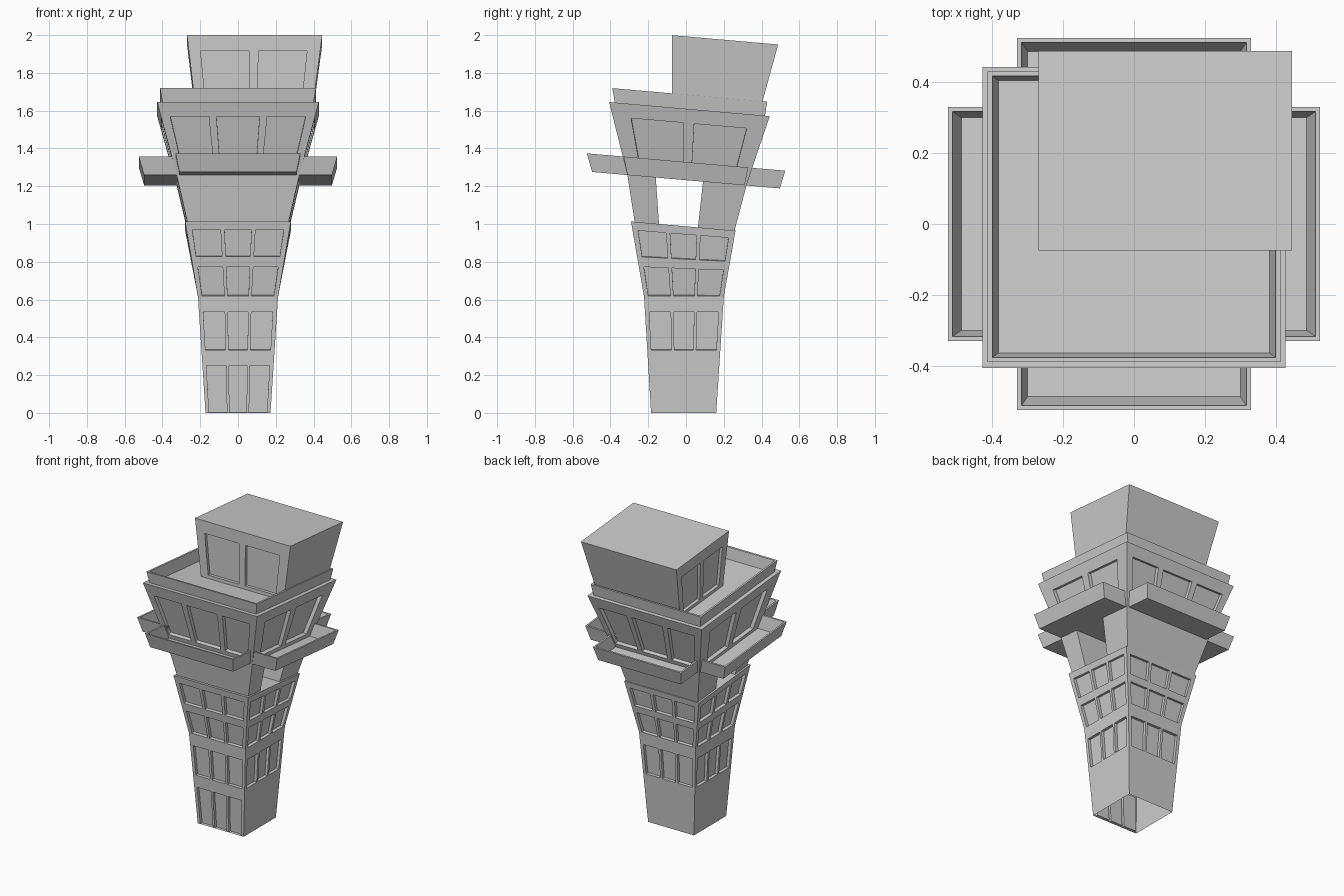
import bpy, bmesh, math
from mathutils import Vector, Matrix

if "Cube" in bpy.data.objects:
    bpy.data.objects.remove(bpy.data.objects["Cube"])

TILT = 0.0875  # upper levels slope down towards the back


def rect(x0, x1, y0, y1, z, tilt=TILT, turn=0):
    """Rectangle seen from above, turned in quarter turns, lying on a tilted plane."""
    rot = Matrix.Rotation(turn * math.pi / 2, 3, 'Z')
    pts = [rot @ Vector(p) for p in ((x0, y0, 0), (x1, y0, 0), (x1, y1, 0), (x0, y1, 0))]
    return [Vector((p.x, p.y, z - tilt * p.y)) for p in pts]


def face(bm, pts):
    bm.faces.new([bm.verts.new(p) for p in pts])


def panel(bm, bl, br, tr, tl, us, rows, depth):
    """Wall panel; cells inside both a u and a v interval become recessed windows."""
    def at(u, v):
        return bl.lerp(br, u).lerp(tl.lerp(tr, u), v)
    inward = -(br - bl).cross(tl - bl).normalized() * depth
    uc = [0] + [u for w in us for u in w] + [1]
    vc = [0] + [v for r in rows for v in r] + [1]
    for i in range(len(uc) - 1):
        for j in range(len(vc) - 1):
            if uc[i] == uc[i + 1] or vc[j] == vc[j + 1]:
                continue
            q = [at(uc[i], vc[j]), at(uc[i + 1], vc[j]),
                 at(uc[i + 1], vc[j + 1]), at(uc[i], vc[j + 1])]
            if i % 2 and j % 2:
                r = [p + inward for p in q]
                face(bm, r)
                for k in range(4):
                    n = (k + 1) % 4
                    face(bm, [q[k], q[n], r[n], r[k]])
            else:
                face(bm, q)


def build(name, rings, windows=None, bottom=False, top=False, skip=(), depth=0.02):
    """Stack rectangles into walls. windows[(level, side)] = (u intervals, v intervals)."""
    bm = bmesh.new()
    for lv, (a, b) in enumerate(zip(rings, rings[1:])):
        for s in range(4):
            if s in skip:
                continue
            n = (s + 1) % 4
            us, rows = (windows or {}).get((lv, s), ((), ()))
            panel(bm, a[s], a[n], b[n], b[s], us, rows, depth)
    if bottom:
        face(bm, rings[0][::-1])
    if top:
        face(bm, rings[-1])
    bmesh.ops.remove_doubles(bm, verts=bm.verts, dist=1e-5)
    me = bpy.data.meshes.new(name)
    bm.to_mesh(me)
    bm.free()
    ob = bpy.data.objects.new(name, me)
    bpy.context.collection.objects.link(ob)
    return ob


FRONT, RIGHT, BACK, LEFT = range(4)

# Lower shaft: two flaring storeys, open underneath, rows of three windows
three = ((.055, .33), (.37, .63), (.67, .945))
shaft_windows = {}
for side in range(4):
    shaft_windows[0, side] = (three, ((.543, .871),))
    shaft_windows[1, side] = (three, ((.015, .40), (.535, .885)))
shaft_windows[0, FRONT] = (three, ((0, .407), (.543, .871)))
build("lower_shaft", [
    rect(-.172, .172, -.185, .16, 0, 0),
    rect(-.212, .212, -.222, .20, .614, 0),
    rect(-.28, .28, -.291, .262, .9875)], shaft_windows, top=True)

# Two supports either side of the open passage
build("front_support", [rect(-.268, .268, -.272, -.143, .9875),
                        rect(-.325, .325, -.31, -.16, 1.232)])
build("rear_support", [rect(-.268, .268, .063, .257, .9875),
                       rect(-.325, .325, .09, .32, 1.232)])

# Observation room with large windows
wide = (((.06, .31), (.36, .64), (.69, .94)), ((.1, .8),))
pair = (((.12, .465), (.535, .88)), ((.1, .8),))
build("observation_room", [rect(-.325, .325, -.31, .32, 1.232),
                           rect(-.428, .428, -.407, .443, 1.61)],
      {(0, FRONT): wide, (0, BACK): wide, (0, RIGHT): pair, (0, LEFT): pair},
      bottom=True, top=True, depth=0.025)

# Roof parapet
build("roof_parapet", [rect(-.40, .40, -.377, .418, 1.61),
                       rect(-.413, .413, -.39, .43, 1.685),
                       rect(-.40, .40, -.377, .418, 1.685),
                       rect(-.383, .383, -.364, .405, 1.61)])

# Four tray balconies, one per side
for turn, side in enumerate(("front", "right", "back", "left")):
    build(side + "_balcony", [
        rect(-w, w, -out, -.30, z, turn=turn) for w, out, z in (
            (.31, .497, 1.232), (.33, .525, 1.328), (.318, .513, 1.328), (.30, .487, 1.242))],
        bottom=True, top=True, skip=(BACK,))

# Rooftop cabin, windows on the front and left
cabin = (((.09, .46), (.53, .90)), ((.06, .78),))
build("rooftop_cabin", [rect(-.225, .395, -.075, .385, 1.61),
                        rect(-.27, .446, -.075, .488, 1.993)],
      {(0, FRONT): cabin, (0, LEFT): cabin}, top=True)
